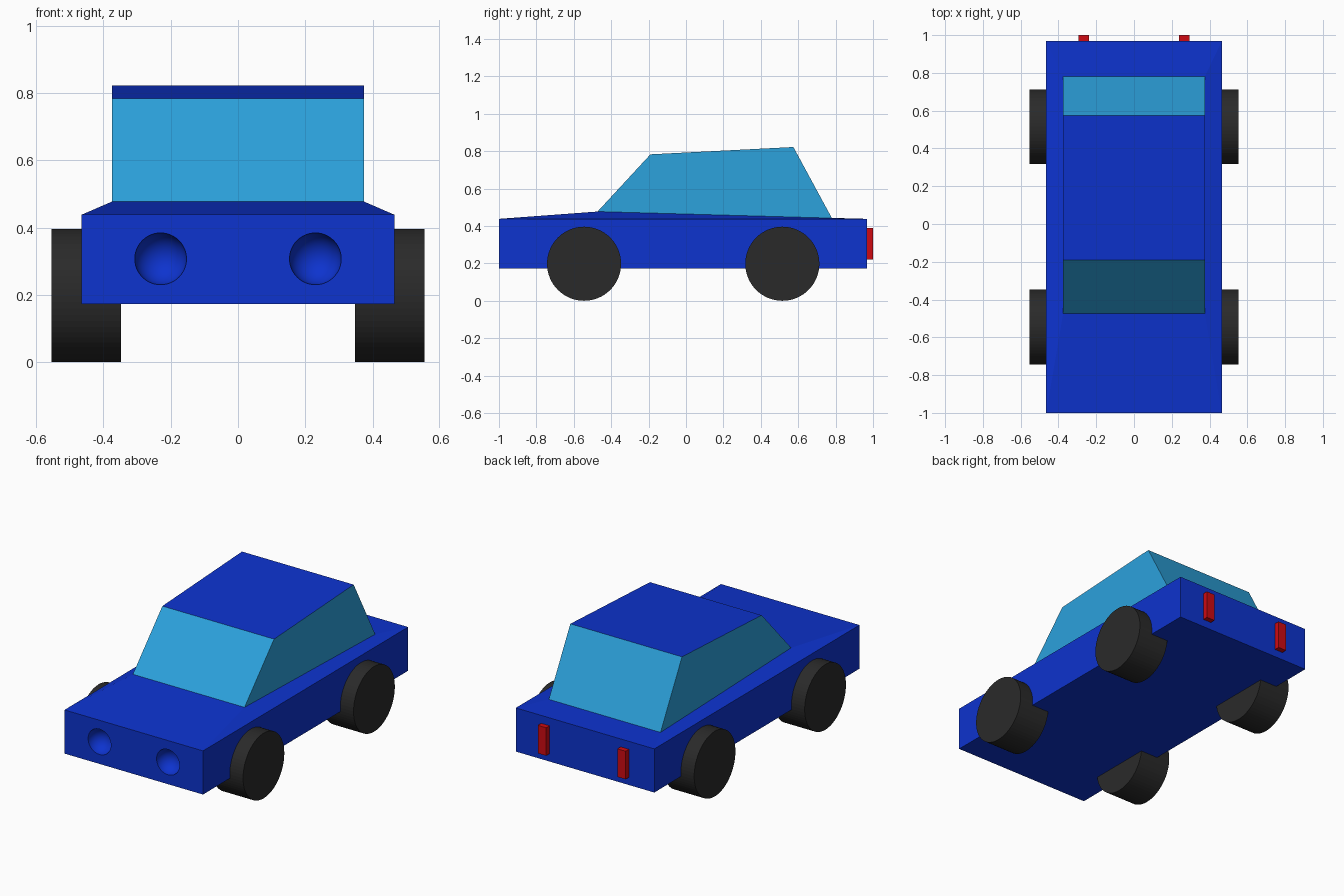
import bpy
import math

if "Cube" in bpy.data.objects:
    bpy.data.objects.remove(bpy.data.objects["Cube"])


def material(name, color):
    m = bpy.data.materials.new(name)
    m.diffuse_color = (*color, 1)
    m.use_nodes = True
    m.node_tree.nodes["Principled BSDF"].inputs["Base Color"].default_value = m.diffuse_color
    return m


PAINT = material("blue_paint", (0.004, 0.033, 0.62))
GLASS = material("window_glass", (0.025, 0.36, 0.72))
RUBBER = material("dark_rubber", (0.023, 0.023, 0.023))
RED = material("red_lens", (0.62, 0.003, 0.006))


def ring(half_width, front_y, back_y, front_z, back_z):
    """Four corners, counter-clockwise seen from above."""
    w = half_width
    return [(-w, front_y, front_z), (w, front_y, front_z),
            (w, back_y, back_z), (-w, back_y, back_z)]


# Body and cabin: stacked rectangular sections, closed at floor and roof
sections = [
    ring(0.465, -1.0, 0.968, 0.173, 0.173),    # floor
    ring(0.465, -1.0, 0.968, 0.438, 0.438),    # beltline
    ring(0.375, -0.473, 0.78, 0.477, 0.442),   # window base
    ring(0.375, -0.19, 0.574, 0.783, 0.822),   # roof
]
verts = [v for s in sections for v in s]
faces, mats = [(3, 2, 1, 0), (12, 13, 14, 15)], [0, 0]
for level in range(3):
    a, b = level * 4, level * 4 + 4
    for i in range(4):
        j = (i + 1) % 4
        faces.append((a + i, a + j, b + j, b + i))
        mats.append(1 if level == 2 else 0)
mesh = bpy.data.meshes.new("car_body")
mesh.from_pydata(verts, [], faces)
mesh.materials.append(PAINT)
mesh.materials.append(GLASS)
mesh.polygons.foreach_set("material_index", mats)
mesh.update()
body = bpy.data.objects.new("car_body", mesh)
bpy.context.collection.objects.link(body)

# Round hollow headlights, carved out of the nose
for side, label in ((-1, "left"), (1, "right")):
    bpy.ops.mesh.primitive_uv_sphere_add(
        segments=48, ring_count=24, radius=0.077,
        location=(side * 0.23, -1.0, 0.307), rotation=(math.radians(90), 0, 0.03))
    cutter = bpy.context.object
    cutter.name = f"headlight_cutter_{label}"
    cutter.data.materials.append(PAINT)
    bpy.ops.object.shade_smooth()
    cutter.hide_render = True
    cutter.hide_set(True)
    cut = body.modifiers.new(f"headlight_{label}", 'BOOLEAN')
    cut.operation = 'DIFFERENCE'
    cut.solver = 'EXACT'
    cut.object = cutter

for side, label in ((-1, "left"), (1, "right")):
    # Wheels
    for y, end in ((-0.545, "front"), (0.515, "rear")):
        bpy.ops.mesh.primitive_cylinder_add(
            vertices=64, radius=0.198, depth=0.206,
            location=(side * 0.451, y, 0.198), rotation=(0, math.radians(90), 0))
        wheel = bpy.context.object
        wheel.name = f"{end}_{label}_wheel"
        wheel.data.materials.append(RUBBER)

    # Tail lights
    bpy.ops.mesh.primitive_cube_add(size=1, location=(side * 0.267, 0.975, 0.305))
    lamp = bpy.context.object
    lamp.name = f"{label}_tail_light"
    lamp.scale = (0.056, 0.05, 0.17)
    lamp.data.materials.append(RED)
